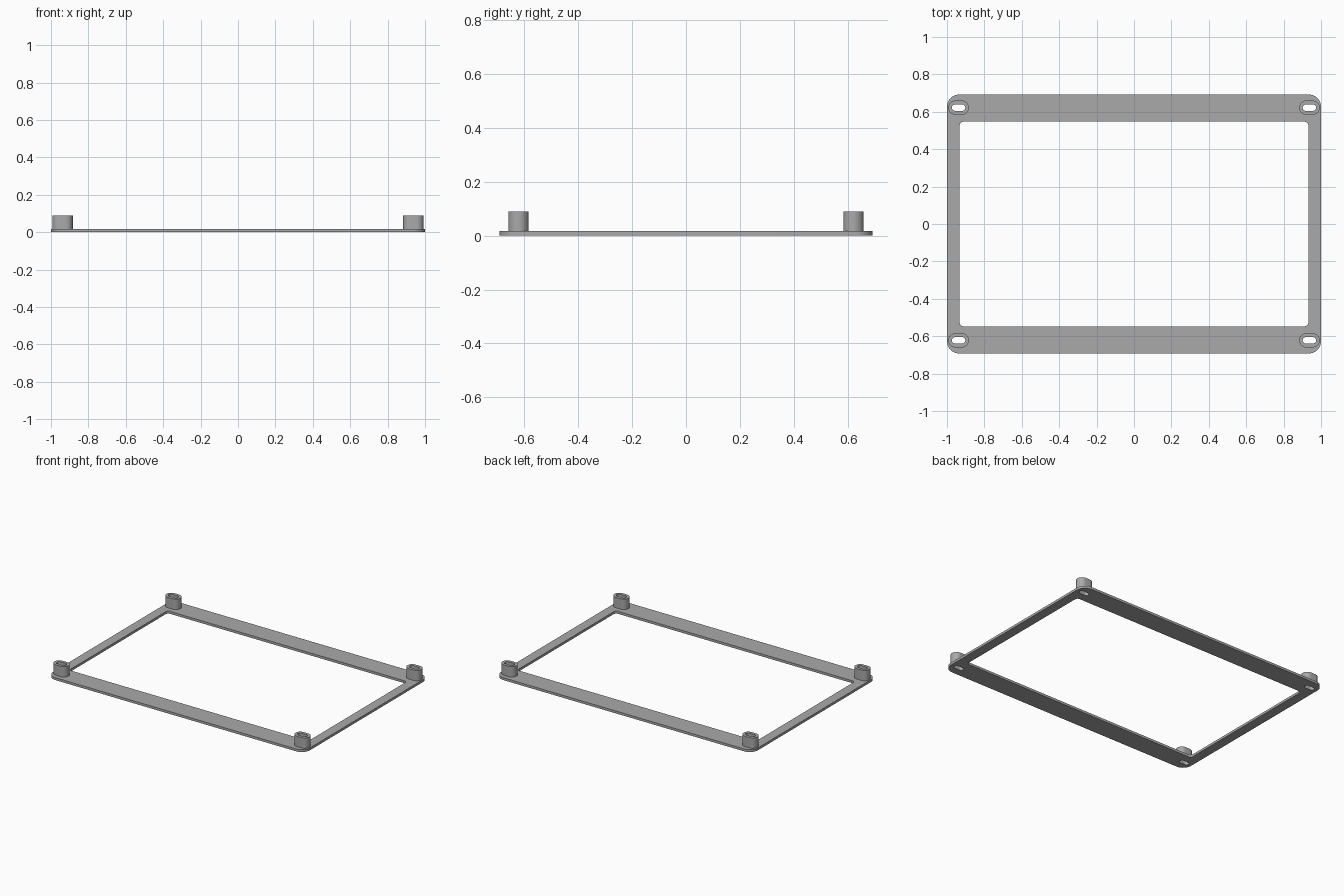
import bpy, bmesh, math

cube = bpy.data.objects.get("Cube")
if cube:
    bpy.data.objects.remove(cube, do_unlink=True)

PLATE_TOP, BOSS_TOP = 0.017, 0.09
BOSS_X, BOSS_Y = 0.938, 0.622

grey = bpy.data.materials.new("light grey")
grey.use_nodes = True
colour = (0.4, 0.4, 0.4, 1)
grey.diffuse_color = colour
grey.node_tree.nodes["Principled BSDF"].inputs["Base Color"].default_value = colour


def rounded_outline(cx, cy, half_x, half_y, radius, steps=10):
    """Points of a rounded rectangle; a slot when radius equals half_y."""
    points = []
    for corner, (sx, sy) in enumerate([(1, 1), (-1, 1), (-1, -1), (1, -1)]):
        for i in range(steps + 1):
            a = math.pi / 2 * (corner + i / steps)
            points.append((cx + sx * (half_x - radius) + radius * math.cos(a),
                           cy + sy * (half_y - radius) + radius * math.sin(a)))
    return points


def extruded_plate(name, outlines, bottom, top):
    """Fill the first outline, leave the others as holes, and extrude upward."""
    bm = bmesh.new()
    for outline in outlines:
        verts = [bm.verts.new((x, y, bottom)) for x, y in outline]
        for a, b in zip(verts, verts[1:] + verts[:1]):
            bm.edges.new((a, b))
    bmesh.ops.remove_doubles(bm, verts=bm.verts[:], dist=1e-5)
    bmesh.ops.triangle_fill(bm, edges=bm.edges[:], use_beauty=True, normal=(0, 0, 1))
    result = bmesh.ops.extrude_face_region(bm, geom=bm.faces[:], use_keep_orig=True)
    moved = [v for v in result["geom"] if isinstance(v, bmesh.types.BMVert)]
    bmesh.ops.translate(bm, verts=moved, vec=(0, 0, top - bottom))
    bmesh.ops.recalc_face_normals(bm, faces=bm.faces[:])
    mesh = bpy.data.meshes.new(name)
    bm.to_mesh(mesh)
    bm.free()
    mesh.materials.append(grey)
    obj = bpy.data.objects.new(name, mesh)
    bpy.context.collection.objects.link(obj)
    bpy.ops.object.select_all(action="DESELECT")
    obj.select_set(True)
    bpy.context.view_layer.objects.active = obj
    bpy.ops.object.shade_smooth_by_angle(angle=math.radians(30))


# Slotted spacer at each corner
corners = {"front_right": (-1, -1), "front_left": (1, -1),
           "back_right": (-1, 1), "back_left": (1, 1)}
slots = []
for label, (sx, sy) in corners.items():
    x, y = sx * BOSS_X, sy * BOSS_Y
    slot = rounded_outline(x, y, 0.036, 0.017, 0.017)
    body = rounded_outline(x, y, 0.055, 0.038, 0.038)
    slots.append(slot)
    extruded_plate(label + "_spacer", [body, slot], PLATE_TOP, BOSS_TOP)

# Thin rectangular frame with a window and four screw slots
outer = rounded_outline(0, 0, 1.0, 0.692, 0.065)
window = rounded_outline(0, 0, 0.932, 0.547, 0.02)
extruded_plate("frame", [outer, window] + slots, 0, PLATE_TOP)
